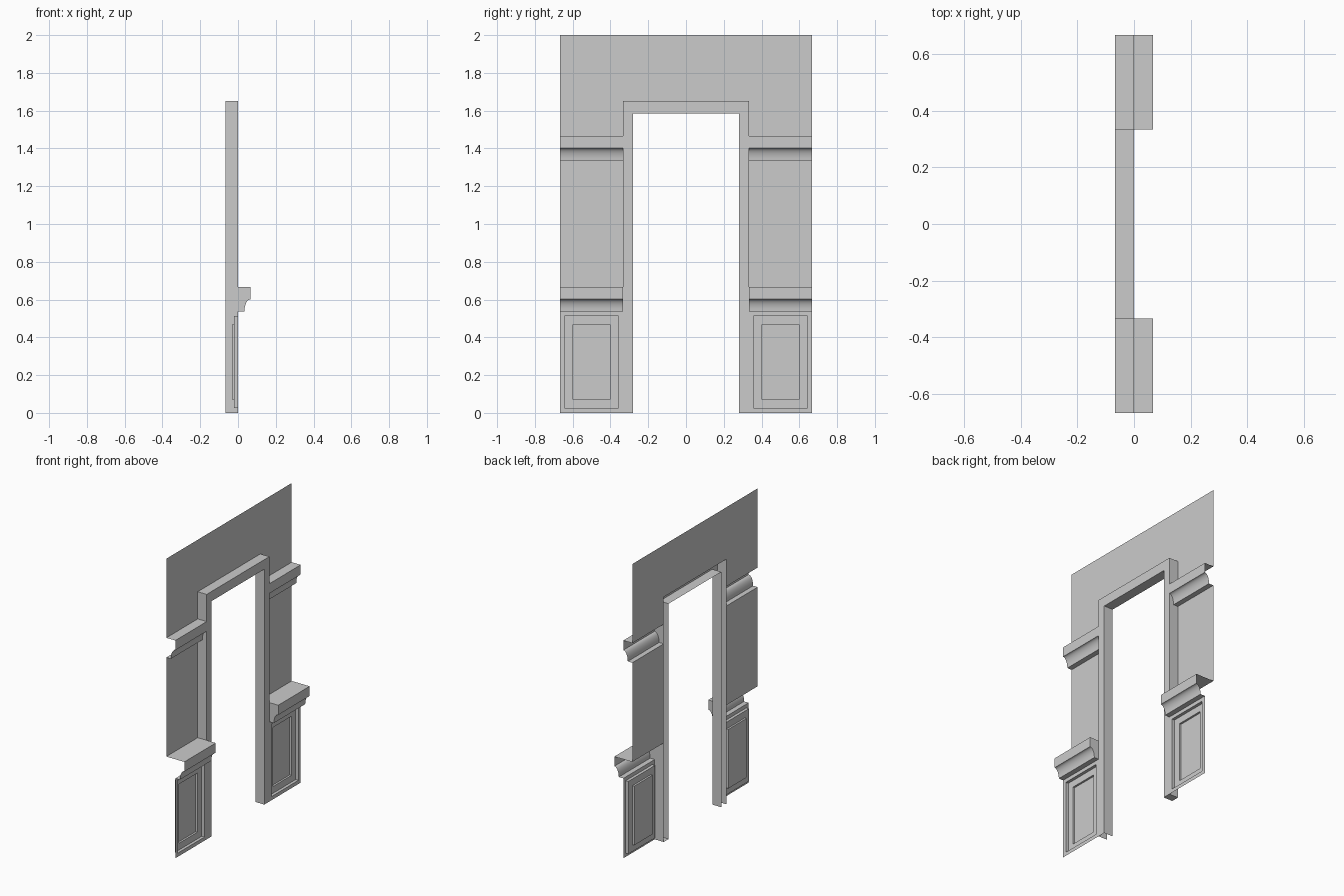
import bpy, bmesh, math

if "Cube" in bpy.data.objects:
    bpy.data.objects.remove(bpy.data.objects["Cube"])

B, F = -0.067, 0.0            # wall plane and front trim plane (x)
W, OUT, INN = 0.667, 0.333, 0.28   # half widths: wall, frame outside, opening


def finish(name, bm, mirror=False):
    me = bpy.data.meshes.new(name)
    bm.to_mesh(me)
    bm.free()
    ob = bpy.data.objects.new(name, me)
    bpy.context.collection.objects.link(ob)
    for p in me.polygons:
        p.use_smooth = True
    me.set_sharp_from_angle(angle=math.radians(30))
    if mirror:
        m = ob.modifiers.new("mirror", 'MIRROR')
        m.use_axis = (False, True, False)
    return ob


def quad(bm, *pts):
    return bm.faces.new([bm.verts.new(p) for p in pts])


def wall_quad(bm, x, y0, y1, z0, z1):
    return quad(bm, (x, y0, z0), (x, y1, z0), (x, y1, z1), (x, y0, z1))


def moulding(name, x, top, bottom, end_x, capped):
    """Ledge, flat fascia and a quarter cove below, run along y."""
    step = top - 0.065
    prof = [(B, top), (x, top)]
    for i in range(9):
        a = math.radians(90 - 90 * i / 8)
        prof.append((x - 0.033 * math.cos(a), bottom + (step - bottom) * math.sin(a)))
    prof.append((end_x, bottom))
    bm = bmesh.new()
    rows = [[bm.verts.new((px, y, pz)) for px, pz in prof] for y in (OUT, W)]
    a, b = rows
    for i in range(len(prof) - 1):
        bm.faces.new((a[i], a[i + 1], b[i + 1], b[i]))
    if capped:
        cap = [(end_x, top)] + prof[1:]
        quad(bm, *[(px, OUT, pz) for px, pz in reversed(cap)])
    finish(name, bm, True)


# flat wall around and above the doorway
bm = bmesh.new()
outline = [(-W, 1.467), (-OUT, 1.467), (-OUT, 1.65), (OUT, 1.65),
           (OUT, 1.467), (W, 1.467), (W, 2.0), (-W, 2.0)]
quad(bm, *[(B, y, z) for y, z in outline])
finish("upper_wall", bm)

bm = bmesh.new()
wall_quad(bm, B, OUT, W, 0.667, 1.335)
finish("middle_wall", bm, True)

# mouldings either side of the door
moulding("picture_rail", F, 1.467, 1.335, B, False)
moulding("chair_rail", 0.067, 0.667, 0.538, F, True)

# wainscot with a double stepped recess
bm = bmesh.new()
panel = wall_quad(bm, F, OUT, W, 0.0, 0.538)
for margin, depth in ((0.035, 0.02), (0.064, 0.013)):
    bm.normal_update()
    bmesh.ops.inset_region(bm, faces=[panel], thickness=margin, use_boundary=True)
    panel_new = bmesh.ops.extrude_discrete_faces(bm, faces=[panel])["faces"][0]
    bmesh.ops.translate(bm, verts=panel_new.verts[:], vec=(-depth, 0, 0))
    panel = panel_new
finish("wainscot_panel", bm, True)

# door frame, open at the back
outer = [(-OUT, 0), (-OUT, 1.65), (OUT, 1.65), (OUT, 0)]
inner = [(-INN, 0), (-INN, 1.585), (INN, 1.585), (INN, 0)]
bm = bmesh.new()
ob_, of_, if_, ib_ = [[bm.verts.new((x, y, z)) for y, z in path]
                      for x, path in ((B, outer), (F, outer), (F, inner), (B, inner))]
for i in range(3):
    for p, q in ((ob_, of_), (of_, if_), (if_, ib_)):
        bm.faces.new((p[i], q[i], q[i + 1], p[i + 1]))
# foot of one jamb
bm.faces.new((ob_[3], of_[3], if_[3], ib_[3]))
finish("door_frame", bm)
